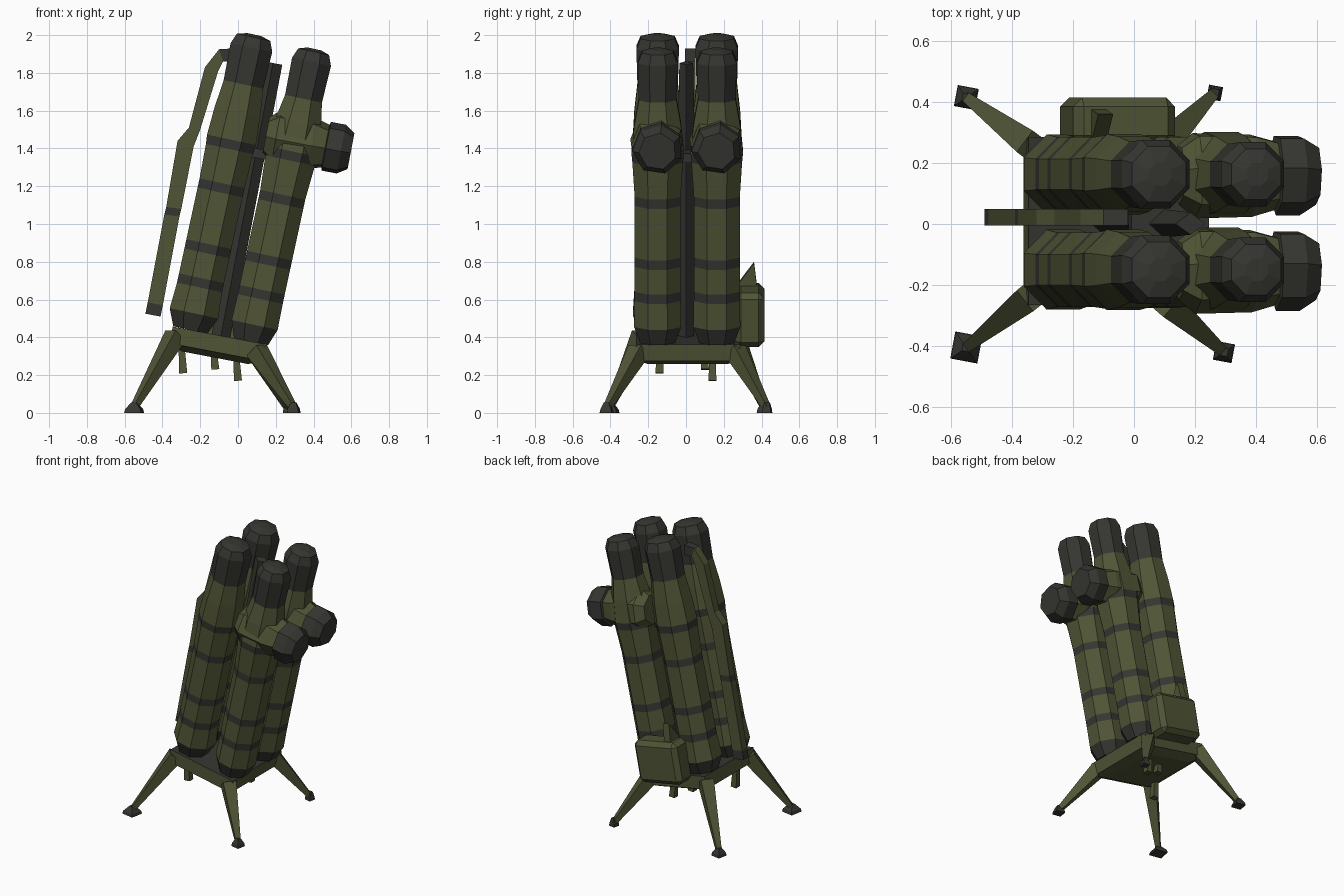
import bpy, bmesh, math
from mathutils import Matrix, Vector

if "Cube" in bpy.data.objects:
    bpy.data.objects.remove(bpy.data.objects["Cube"])


def make_mat(name, rgb):
    m = bpy.data.materials.new(name)
    m.diffuse_color = (*rgb, 1)
    m.use_nodes = True
    m.node_tree.nodes["Principled BSDF"].inputs["Base Color"].default_value = m.diffuse_color
    return m


GREEN = make_mat("olive green", (0.080, 0.089, 0.036))
DARK = make_mat("charcoal", (0.036, 0.036, 0.031))

# Tilted launcher frame: local z runs along the tubes, origin on the base top
TILT = Matrix.Translation((-0.1, 0, 0.41)) @ Matrix.Rotation(math.radians(10.8), 4, 'Y')


def finish(name, bm, matrix=Matrix()):
    bm.transform(matrix)
    bmesh.ops.recalc_face_normals(bm, faces=bm.faces)
    me = bpy.data.meshes.new(name)
    bm.to_mesh(me)
    bm.free()
    me.materials.append(GREEN)
    me.materials.append(DARK)
    ob = bpy.data.objects.new(name, me)
    bpy.context.collection.objects.link(ob)
    return ob


def skin(name, rings, dark, matrix=Matrix()):
    """Join point rings; dark holds the indices of dark segments."""
    bm = bmesh.new()
    vs = [[bm.verts.new(p) for p in r] for r in rings]
    n = len(vs[0])
    for i in range(len(vs) - 1):
        for k in range(n):
            f = bm.faces.new((vs[i][k], vs[i][(k + 1) % n], vs[i + 1][(k + 1) % n], vs[i + 1][k]))
            f.material_index = int(i in dark)
    bm.faces.new(vs[0][::-1]).material_index = int(0 in dark)
    bm.faces.new(vs[-1]).material_index = int(len(vs) - 2 in dark)
    return finish(name, bm, matrix)


def lathe(name, profile, sides, dark, matrix, phase=0.0):
    rings = [[(r * math.cos(phase + math.tau * k / sides),
               r * math.sin(phase + math.tau * k / sides), h) for k in range(sides)]
             for h, r in profile]
    return skin(name, rings, dark, matrix)


def box(name, lo, hi, matrix=TILT, dark=False, bevel=0.0, dark_top=False):
    bm = bmesh.new()
    bmesh.ops.create_cube(bm, size=1)
    for v in bm.verts:
        v.co = [(a + b) / 2 + c * (b - a) for a, b, c in zip(lo, hi, v.co)]
    if bevel:
        bmesh.ops.bevel(bm, geom=bm.edges[:], offset=bevel, segments=1, affect='EDGES')
    bm.normal_update()
    for f in bm.faces:
        f.material_index = int(dark or (dark_top and f.normal.z > 0.9))
    return finish(name, bm, matrix)


def beam(name, a, b, wa, wb, dark=()):
    """Tapered square bar between two points."""
    a, b = Vector(a), Vector(b)
    m = Matrix.Translation(a) @ (b - a).to_track_quat('Z', 'Y').to_matrix().to_4x4()
    return lathe(name, [(0, wa), ((b - a).length, wb)], 4, dark, m, math.pi / 4)


# Missile tubes with dark bands, caps and bottoms; they lean a little more than the base
BANDS = (0.255, 0.44, 0.77)
LEAN = Matrix.Rotation(math.radians(1.4), 4, 'Y')
# row: offset, bottom radius, bulge radius, cap radius, height shift
ROWS = {"rear": (-0.155, 0.142, 0.143, 0.122, 0.0),
        "front": (0.172, 0.135, 0.150, 0.114, -0.015)}
for row, (u, low, bulge, cap, drop) in ROWS.items():
    for side, y in (("right", -0.150), ("left", 0.163)):
        profile = [(0.0, 0.10), (0.09, low)]
        for b in BANDS:
            profile += [(b - 0.025, 0.132), (b + 0.025, 0.132)]
        profile += [(0.98, bulge - 0.005), (1.03, bulge), (1.18, 0.134),
                    (1.33 + drop, cap - 0.006), (1.53 + drop, cap),
                    (1.585 + drop, cap - 0.024), (1.60 + drop, 0.04)]
        dark = {0, 2, 4, 6, 8, 11, 12, 13}
        lathe(f"{row}_{side}_tube", profile, 8, dark,
              TILT @ Matrix.Translation((u, y, 0)) @ LEAN, math.pi / 8)

# Sighting heads on bulky necks sticking out of the front tubes
for side, y in (("right", -0.150), ("left", 0.163)):
    m = TILT @ Matrix.Translation((0, y, 1.088)) @ Matrix.Rotation(math.pi / 2, 4, 'Y')
    lathe(f"{side}_sight_head",
          [(0.045, 0.10), (0.10, 0.145), (0.29, 0.14), (0.365, 0.118),
           (0.37, 0.135), (0.45, 0.135), (0.503, 0.10)],
          7, {3, 4, 5}, m, 0.3)

# Central spine and clamps between the tubes
skin("central_spine", [[(a, 0, s), ((a + b) / 2, -w, s), (b, 0, s), ((a + b) / 2, w + 0.003, s)]
                       for a, b, w, s in ((-0.04, 0.06, 0.04, 0.0), (-0.04, 0.06, 0.045, 1.0),
                                          (-0.04, 0.06, 0.035, 1.47))], {0, 1}, TILT)
box("upper_clamp", (-0.10, -0.14, 0.96), (0.16, 0.15, 1.01), dark=True)

# Bent mast behind the tubes, given as left/right edge points in x, z
MAST = [(-0.49, 0.525, -0.41, 0.51), (-0.478, 0.585, -0.398, 0.57), (-0.39, 1.05, -0.31, 1.04),
        (-0.38, 1.09, -0.30, 1.08), (-0.32, 1.44, -0.235, 1.41), (-0.26, 1.51, -0.20, 1.50),
        (-0.175, 1.83, -0.105, 1.81), (-0.10, 1.925, -0.08, 1.86), (-0.02, 1.93, -0.02, 1.86)]
skin("rear_mast", [[(a, -0.005, b), (c, -0.005, d), (c, 0.05, d), (a, 0.05, b)]
                   for a, b, c, d in MAST], {0, 2, 7})

# Base platform, tapered under its edge
box("base_platform", (-0.25, -0.265, -0.09), (0.25, 0.285, 0.0), dark_top=True)
skin("base_underside", [[(-s, -t, h), (s, -t, h), (s, t + 0.02, h), (-s, t + 0.02, h)]
                        for s, t, h in ((0.25, 0.262, -0.088), (0.18, 0.2, -0.12))], (), TILT)

# Equipment box with a fin on the back face
box("equipment_box", (-0.145, 0.26, -0.03), (0.195, 0.415, 0.26), bevel=0.03)
skin("box_fin", [[(u, 0.25, 0.2), (u, 0.38, 0.22), (u, 0.36, 0.38), (u, 0.27, 0.26)]
                 for u in (-0.09, -0.04)], (), TILT)

# Splayed legs with dark feet
LEGS = {"front_left": ((-0.33, -0.23, 0.41), (-0.55, -0.405, 0.03), 0.058),
        "back_left": ((-0.33, 0.25, 0.41), (-0.55, 0.415, 0.03), 0.045),
        "front_right": ((0.10, -0.25, 0.33), (0.295, -0.42, 0.025), 0.040),
        "back_right": ((0.10, 0.26, 0.33), (0.265, 0.43, 0.025), 0.030)}
for name, (top, foot, r) in LEGS.items():
    beam(f"{name}_leg", top, foot, 0.062, 0.022)
    lathe(f"{name}_foot", [(0, r * 1.1), (0.02, r), (0.055, 0.018)], 4, {0, 1},
          Matrix.Translation((foot[0], foot[1], 0)), 0.6)

# Small brackets hanging below the base
for i, (x, y, top, low) in enumerate(((-0.30, -0.14, 0.37, 0.21), (-0.13, 0.10, 0.34, 0.23),
                                      (-0.01, 0.14, 0.31, 0.17))):
    beam(f"under_bracket_{i + 1}", (x, y, top), (x + 0.01, y, low), 0.022, 0.03)
